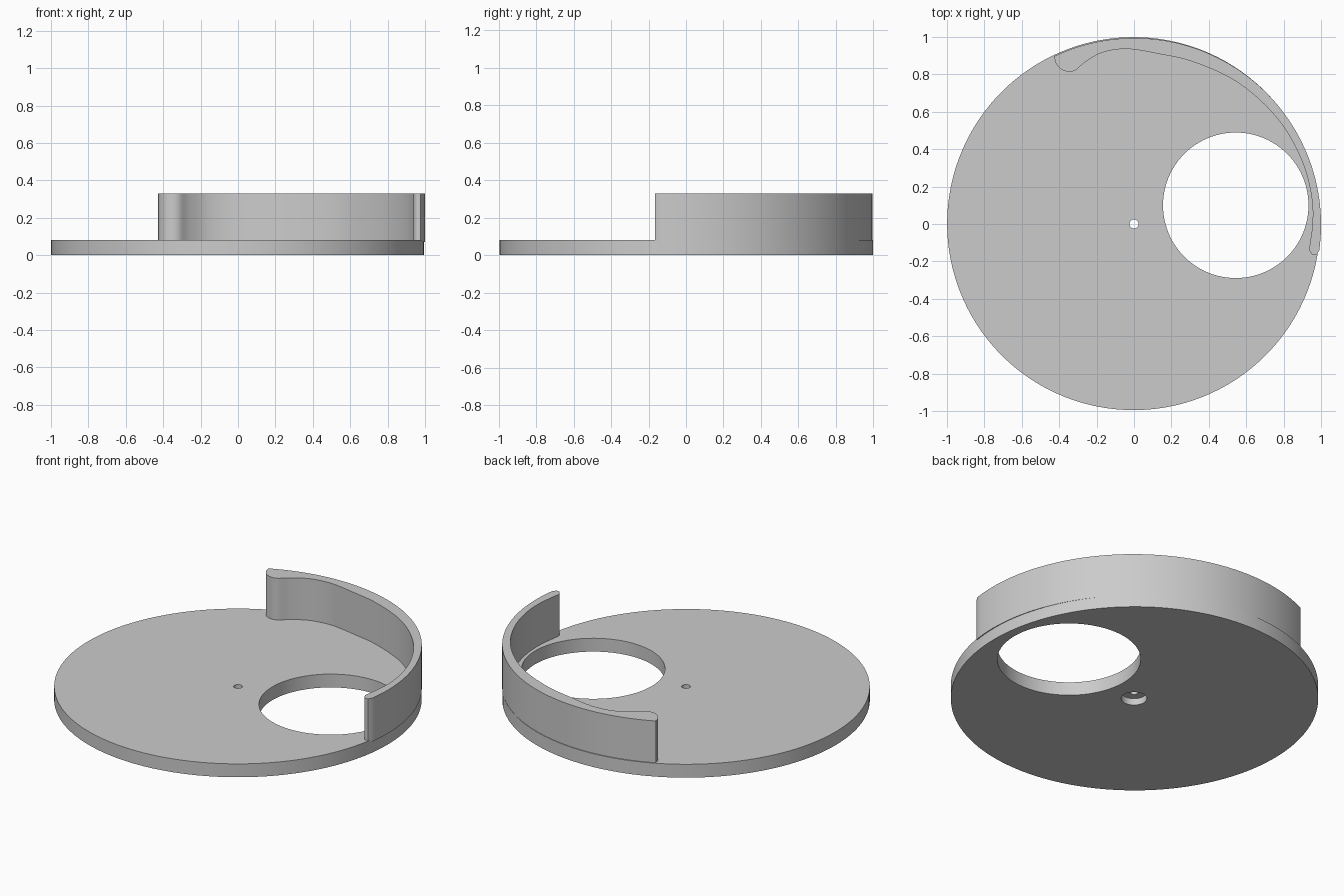
import bpy, bmesh, math
from mathutils import Vector

cube = bpy.data.objects.get("Cube")
if cube:
    bpy.data.objects.remove(cube, do_unlink=True)

grey = bpy.data.materials.new("plain_grey")
grey.use_nodes = True
grey.diffuse_color = (0.6, 0.6, 0.6, 1)
grey.node_tree.nodes["Principled BSDF"].inputs["Base Color"].default_value = (0.6, 0.6, 0.6, 1)


def prism(name, outline, bottom, top):
    """Extrude a flat outline between two heights."""
    bm = bmesh.new()
    face = bm.faces.new([bm.verts.new((x, y, bottom)) for x, y in outline])
    side = bmesh.ops.extrude_face_region(bm, geom=[face])
    verts = [g for g in side["geom"] if isinstance(g, bmesh.types.BMVert)]
    bmesh.ops.translate(bm, verts=verts, vec=(0, 0, top - bottom))
    bmesh.ops.recalc_face_normals(bm, faces=bm.faces)
    mesh = bpy.data.meshes.new(name)
    bm.to_mesh(mesh)
    bm.free()
    mesh.materials.append(grey)
    obj = bpy.data.objects.new(name, mesh)
    bpy.context.collection.objects.link(obj)
    return obj


def arc(cx, cy, r, start, end, steps):
    angles = [math.radians(start + (end - start) * i / steps) for i in range(steps + 1)]
    return [(cx + r * math.cos(a), cy + r * math.sin(a)) for a in angles]


def circle(cx, cy, r, steps):
    return arc(cx, cy, r, 0, 360, steps)[:-1]


def smooth_path(points, steps=5):
    """Catmull-Rom curve through the points."""
    pts = [Vector(p) for p in points]
    pts = [pts[0]] + pts + [pts[-1]]
    path = []
    for a, b, c, d in zip(pts, pts[1:], pts[2:], pts[3:]):
        for i in range(steps):
            t = i / steps
            path.append(0.5 * (2 * b + (c - a) * t + (2 * a - 5 * b + 4 * c - d) * t ** 2
                               + (3 * b - a - 3 * c + d) * t ** 3))
    return path + [pts[-1]]


def select_only(obj):
    bpy.ops.object.select_all(action='DESELECT')
    obj.select_set(True)
    bpy.context.view_layer.objects.active = obj


def cut(target, cutter):
    cutter.hide_render = True
    mod = target.modifiers.new("cut", 'BOOLEAN')
    mod.operation, mod.solver, mod.object = 'DIFFERENCE', 'EXACT', cutter
    select_only(target)
    bpy.ops.object.modifier_apply(modifier=mod.name)
    bpy.data.objects.remove(cutter, do_unlink=True)


# Round base plate with a large opening and a counterbored pivot hole
base = prism("base_plate", circle(-0.002, 0.002, 0.997, 160), 0, 0.08)
cut(base, prism("opening_cutter", circle(0.544, 0.10, 0.389, 96), -0.1, 0.2))
cut(base, prism("pivot_cutter", circle(0, 0, 0.024, 32), -0.1, 0.2))
cut(base, prism("counterbore_cutter", circle(0, 0, 0.07, 48), -0.1, 0.04))

# Curved rim wall: round outside, tapering inside with rounded tips
outer = arc(0.002, -0.004, 0.998, -8, 115.5, 70)
inner = smooth_path([
    (-0.425, 0.896), (-0.42, 0.865), (-0.393, 0.83), (-0.355, 0.815), (-0.313, 0.822),
    (-0.265, 0.863), (-0.195, 0.906), (-0.126, 0.928), (-0.045, 0.936), (0.035, 0.928),
    (0.14, 0.908), (0.275, 0.88), (0.436, 0.82), (0.57, 0.746), (0.703, 0.634),
    (0.81, 0.505), (0.89, 0.356), (0.933, 0.227), (0.954, 0.104), (0.954, -0.003),
    (0.944, -0.083), (0.938, -0.136), (0.954, -0.163), (0.976, -0.165)])
wall = prism("rim_wall", outer + [tuple(p) for p in inner], 0.07, 0.33)

for obj in (base, wall):
    select_only(obj)
    bpy.ops.object.shade_smooth_by_angle(angle=math.radians(35))
